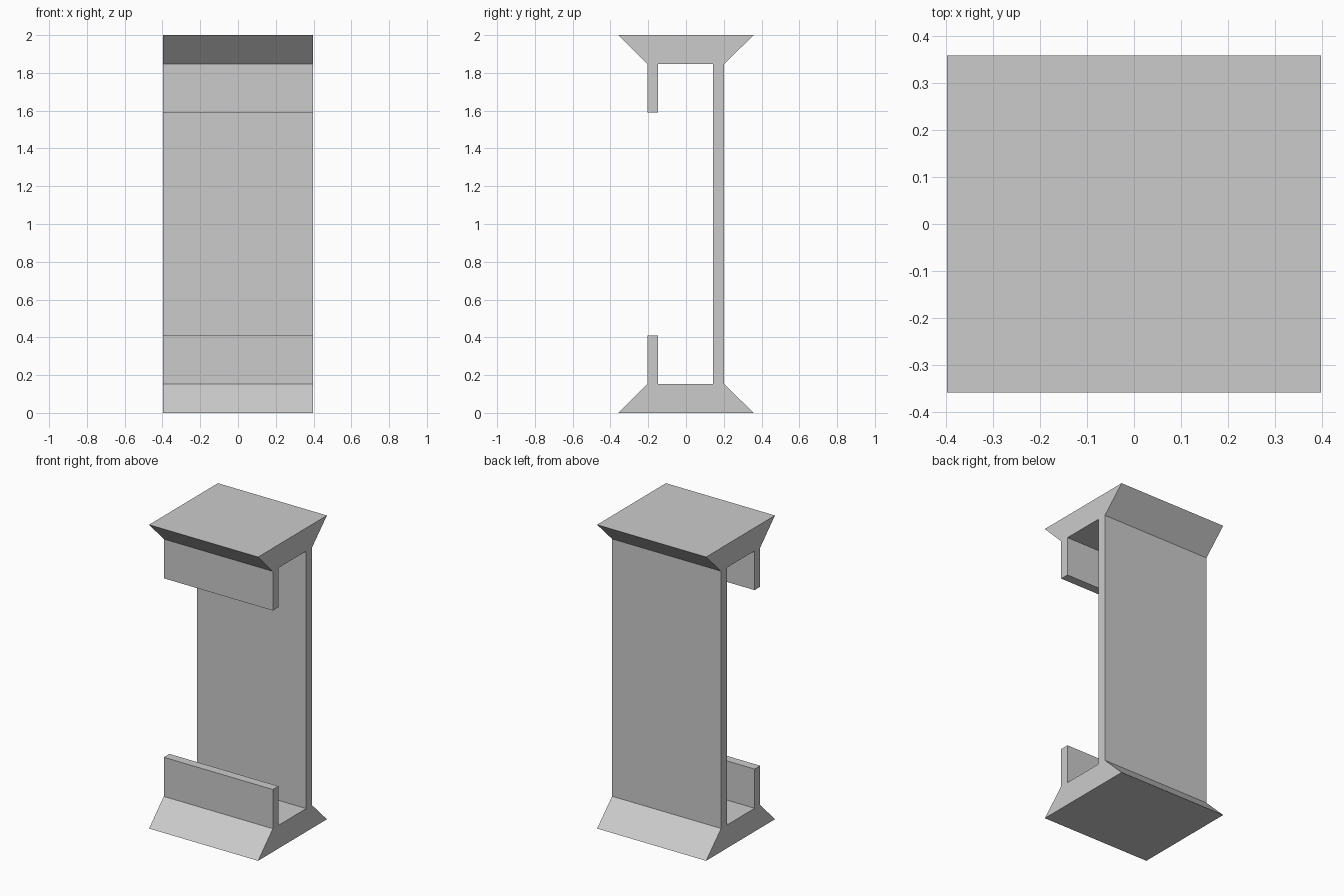
import bpy
import bmesh

cube = bpy.data.objects.get("Cube")
if cube:
    bpy.data.objects.remove(cube, do_unlink=True)

HEIGHT = 2.0
HALF_WIDTH = 0.397

# Single plain grey
grey = bpy.data.materials.new("plain_grey")
grey.use_nodes = True
colour = (0.6, 0.6, 0.6, 1)
grey.diffuse_color = colour
grey.node_tree.nodes["Principled BSDF"].inputs["Base Color"].default_value = colour

# Lower half of the channel section (y, z): back wall, flared foot, front lip
lower = [
    (0.202, 0.153), (0.358, 0), (-0.358, 0), (-0.205, 0.153),
    (-0.205, 0.411), (-0.147, 0.411), (-0.147, 0.153), (0.142, 0.153),
]
# The upper half mirrors the lower one about mid height
upper = [(y, HEIGHT - z) for y, z in reversed(lower)]
section = lower + upper


def extrude_section(name, points, half_width, material):
    """Make a closed prism by sweeping a (y, z) outline along x."""
    bm = bmesh.new()
    face = bm.faces.new([bm.verts.new((-half_width, y, z)) for y, z in points])
    swept = bmesh.ops.extrude_face_region(bm, geom=[face], use_keep_orig=True)
    moved = [v for v in swept["geom"] if isinstance(v, bmesh.types.BMVert)]
    bmesh.ops.translate(bm, verts=moved, vec=(2 * half_width, 0, 0))
    bmesh.ops.recalc_face_normals(bm, faces=bm.faces)
    mesh = bpy.data.meshes.new(name)
    bm.to_mesh(mesh)
    bm.free()
    mesh.materials.append(material)
    obj = bpy.data.objects.new(name, mesh)
    bpy.context.collection.objects.link(obj)
    return obj


# Flared channel body with lips
extrude_section("flared_channel", section, HALF_WIDTH, grey)
